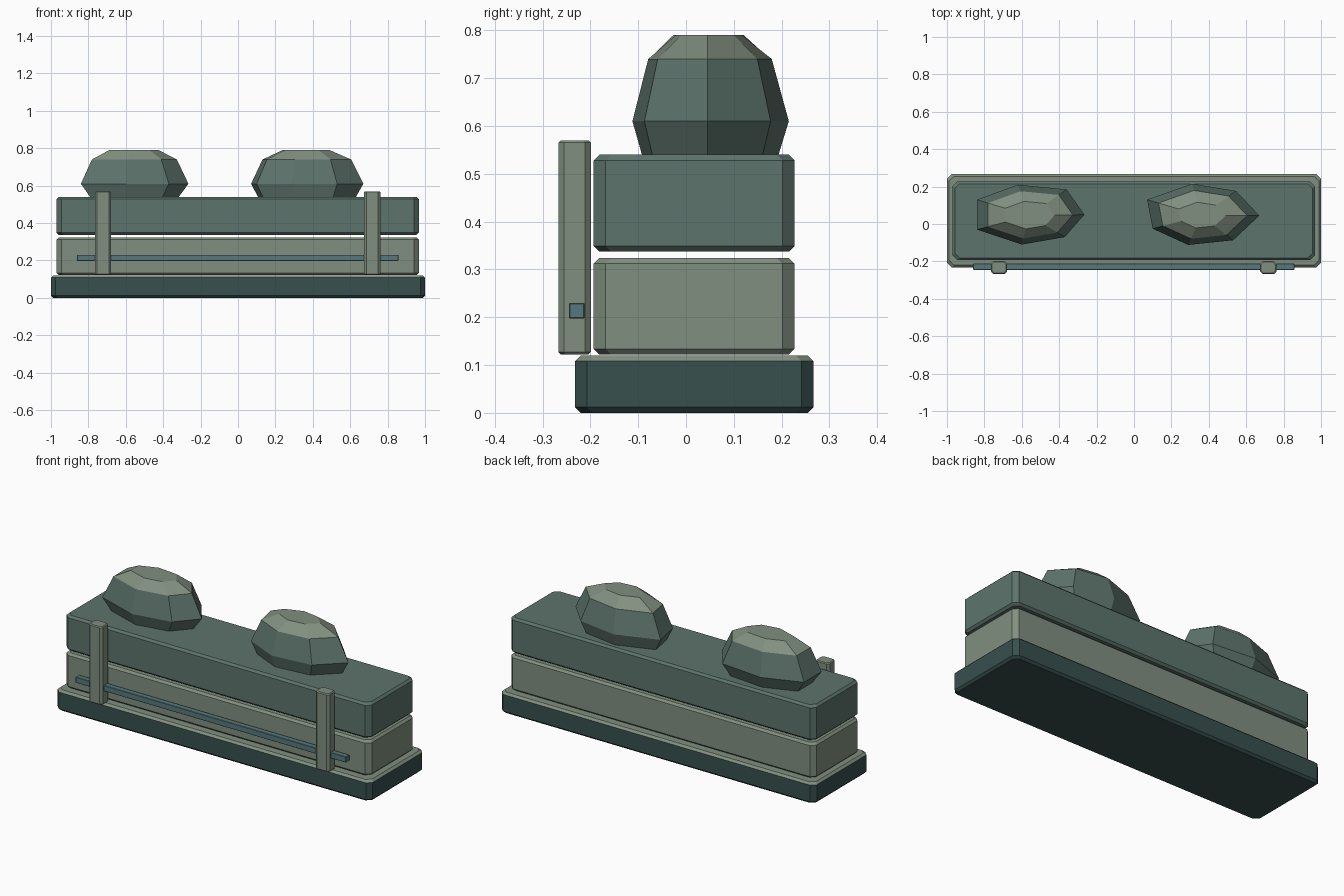
import bpy

if "Cube" in bpy.data.objects:
    bpy.data.objects.remove(bpy.data.objects["Cube"])


def material(name, rgb):
    m = bpy.data.materials.new(name)
    m.diffuse_color = (*rgb, 1)
    m.use_nodes = True
    m.node_tree.nodes["Principled BSDF"].inputs["Base Color"].default_value = m.diffuse_color
    return m


SAGE = material("sage", (0.22, 0.275, 0.215))
TEAL = material("moss_teal", (0.11, 0.175, 0.15))
DARK = material("dark_teal", (0.038, 0.08, 0.076))
BLUE = material("blue_teal", (0.095, 0.19, 0.2))


def loft(name, rings, mats, top_from=None):
    """Skin a stack of equal-length rings; faces from level top_from up use the second material."""
    n = len(rings[0])
    verts = [v for r in rings for v in r]
    faces, levels = [tuple(reversed(range(n)))], [-1]
    for k in range(len(rings) - 1):
        for i in range(n):
            j = (i + 1) % n
            faces.append((k * n + i, k * n + j, (k + 1) * n + j, (k + 1) * n + i))
            levels.append(k)
    faces.append(tuple(range((len(rings) - 1) * n, len(rings) * n)))
    levels.append(len(rings) - 1)
    me = bpy.data.meshes.new(name)
    me.from_pydata(verts, [], faces)
    for m in mats:
        me.materials.append(m)
    if top_from is not None:
        for p, lev in zip(me.polygons, levels):
            p.material_index = int(lev >= top_from)
    ob = bpy.data.objects.new(name, me)
    bpy.context.collection.objects.link(ob)
    return ob


def slab(name, x, y, z, cut, lip, mats, top_from=None):
    """Box with cut vertical corners and a small chamfer at top and bottom."""
    def ring(d, h):
        x0, x1, y0, y1 = x[0] + d, x[1] - d, y[0] + d, y[1] - d
        c = cut
        return [(x0 + c, y0, h), (x1 - c, y0, h), (x1, y0 + c, h), (x1, y1 - c, h),
                (x1 - c, y1, h), (x0 + c, y1, h), (x0, y1 - c, h), (x0, y0 + c, h)]
    rings = [ring(lip, z[0]), ring(0, z[0] + lip), ring(0, z[1] - lip), ring(lip, z[1])]
    return loft(name, rings, mats, top_from)


# Plinth with pale top, and the two stacked courses
slab("base_plinth", (-1, 1), (-0.232, 0.267), (0, 0.12), 0.025, 0.012, [DARK, SAGE], 2)
slab("lower_course", (-0.97, 0.967), (-0.193, 0.227), (0.122, 0.324), 0.025, 0.012, [SAGE])
slab("upper_course", (-0.97, 0.967), (-0.193, 0.227), (0.337, 0.54), 0.025, 0.012, [TEAL])

# Front posts and the rail through them
for side, cx in (("left", -0.722), ("right", 0.718)):
    slab(f"{side}_post", (cx - 0.043, cx + 0.043), (-0.267, -0.199), (0.122, 0.57), 0.012, 0.005, [SAGE])
slab("front_rail", (-0.86, 0.857), (-0.245, -0.212), (0.197, 0.23), 0.002, 0.002, [BLUE])


def rock(name, cx, cy, outline, levels):
    rings = [[(cx + (px - cx) * s, cy + (py - cy) * s, z) for px, py in outline]
             for z, s in levels]
    loft(name, rings, [TEAL, SAGE], 2)


# Seven-sided boulders with pale caps
rock("left_boulder", -0.56, 0.045,
     [(-0.265, 0.05), (-0.36, 0.185), (-0.62, 0.21), (-0.84, 0.13),
      (-0.84, -0.03), (-0.6, -0.11), (-0.37, -0.07)],
     [(0.538, 0.82), (0.61, 1), (0.74, 0.79), (0.79, 0.46)])
rock("right_boulder", 0.36, 0.045,
     [(0.67, 0.045), (0.545, 0.177), (0.31, 0.215), (0.07, 0.13),
      (0.1, -0.025), (0.29, -0.112), (0.53, -0.087)],
     [(0.538, 0.87), (0.61, 1), (0.74, 0.79), (0.79, 0.42)])
